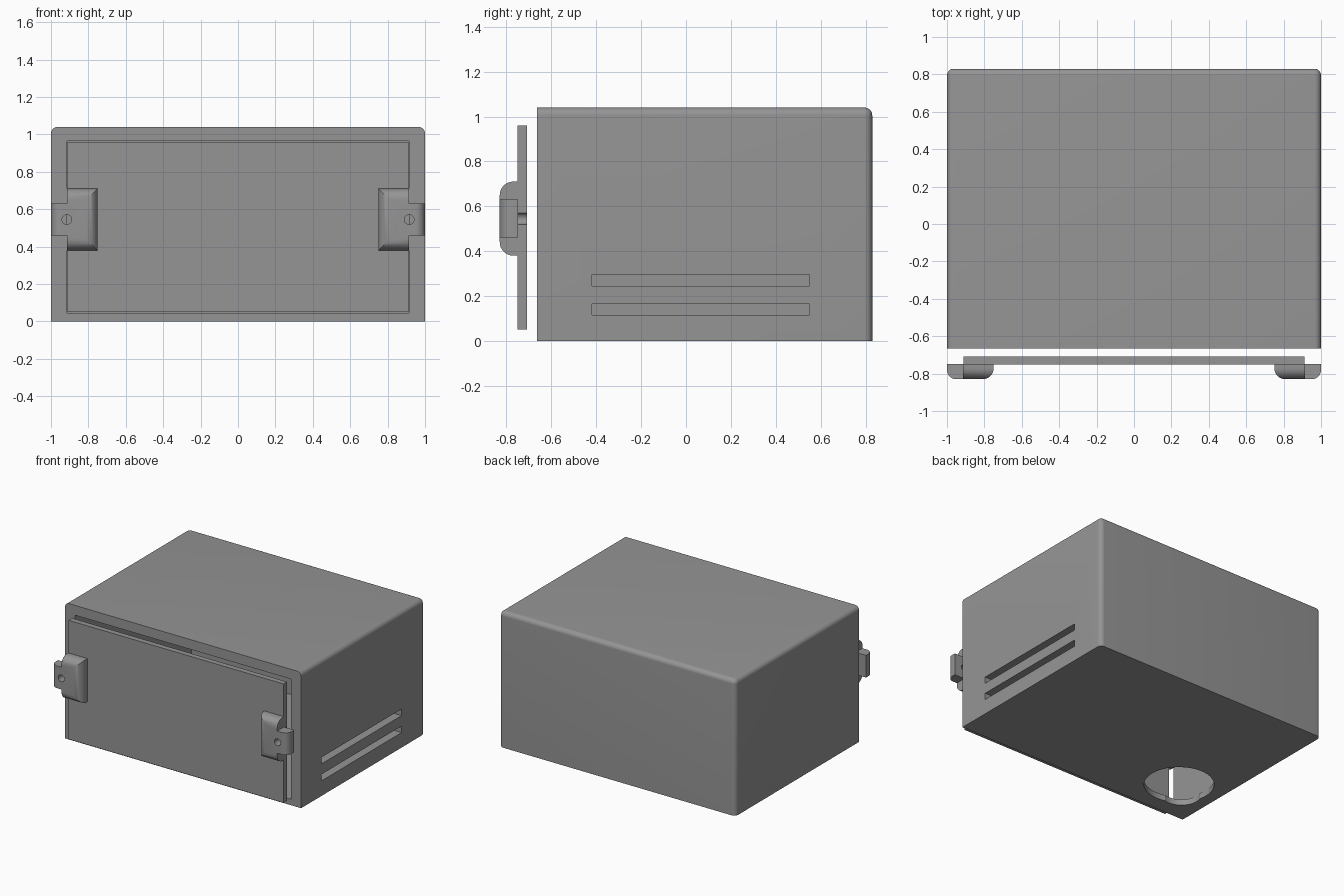
import bpy, bmesh, math

if "Cube" in bpy.data.objects:
    bpy.data.objects.remove(bpy.data.objects["Cube"])

grey = bpy.data.materials.new("plain grey")
grey.diffuse_color = (0.3, 0.3, 0.3, 1)
grey.use_nodes = True
grey.node_tree.nodes["Principled BSDF"].inputs["Base Color"].default_value = grey.diffuse_color


def finish(bm, name):
    bmesh.ops.recalc_face_normals(bm, faces=bm.faces)
    mesh = bpy.data.meshes.new(name)
    bm.to_mesh(mesh)
    bm.free()
    mesh.materials.append(grey)
    ob = bpy.data.objects.new(name, mesh)
    bpy.context.collection.objects.link(ob)
    return ob


def box(name, lo, hi, rounded=None, radius=0.03):
    """Box between two corners; 'rounded' picks edges by their midpoint."""
    bm = bmesh.new()
    bmesh.ops.create_cube(bm, size=1)
    for v in bm.verts:
        for i in range(3):
            v.co[i] = hi[i] if v.co[i] > 0 else lo[i]
    if rounded:
        edges = [e for e in bm.edges if rounded((e.verts[0].co + e.verts[1].co) / 2)]
        bmesh.ops.bevel(bm, geom=edges, offset=radius, segments=8, profile=0.5,
                        affect='EDGES', clamp_overlap=True)
    return finish(bm, name)


def cylinder(name, centre, radius, depth, along_y=False):
    bpy.ops.mesh.primitive_cylinder_add(
        vertices=48, radius=radius, depth=depth, location=centre,
        rotation=(math.pi / 2 if along_y else 0, 0, 0))
    ob = bpy.context.object
    ob.name = name
    ob.data.materials.append(grey)
    return ob


def combine(ob, others, operation='DIFFERENCE'):
    bpy.context.view_layer.objects.active = ob
    for other in others:
        mod = ob.modifiers.new("combine", 'BOOLEAN')
        mod.operation, mod.solver, mod.object = operation, 'EXACT', other
        bpy.ops.object.modifier_apply(modifier=mod.name)
        bpy.data.objects.remove(other)


def smooth(ob):
    bpy.ops.object.select_all(action='DESELECT')
    ob.select_set(True)
    bpy.context.view_layer.objects.active = ob
    bpy.ops.object.shade_smooth_by_angle(angle=math.radians(30))


# Housing: rounded along the top and the back, sharp at the front and bottom
FRONT, BACK, TOP = -0.665, 0.83, 1.04
housing = box(
    "housing", (-1, FRONT, 0), (1, BACK, TOP), radius=0.035,
    rounded=lambda m: m.y > FRONT + 0.01 and m.z > 0.01
    and (m.z > TOP - 0.01 or m.y > BACK - 0.01))

# Hollow inside, vents in the right wall, cable hole in the floor
combine(housing, [
    box("cavity", (-0.915, FRONT - 0.1, 0.045), (0.915, BACK - 0.085, 0.965)),
    box("lower_vent", (0.8, -0.42, 0.115), (1.1, 0.55, 0.165)),
    box("upper_vent", (0.8, -0.42, 0.245), (1.1, 0.55, 0.295)),
    cylinder("cable_hole", (-0.668, -0.308, 0), 0.244, 0.2),
    cylinder("cable_notch", (-0.775, -0.41, 0), 0.138, 0.2),
])
smooth(housing)

# Front panel, set just ahead of the housing
panel = box("front_panel", (-0.911, -0.75, 0.05), (0.911, -0.708, 0.96))

# Clips at both ends: a rounded body plus a narrow tab, with a screw hole
for side, label in ((-1, "left"), (1, "right")):
    xs = sorted((side * 0.75, side * 0.913))
    clip = box(
        label + "_clip", (xs[0], -0.83, 0.38), (xs[1], -0.748, 0.71), radius=0.06,
        rounded=lambda m: m.y < -0.82 and abs(m.x) < 0.9)
    xs = sorted((side * 0.9, side))
    tab = box(
        "tab", (xs[0], -0.83, 0.46), (xs[1], -0.748, 0.63), radius=0.05,
        rounded=lambda m: m.y < -0.82 and abs(m.x) > 0.99)
    combine(clip, [tab], 'UNION')
    combine(clip, [cylinder("screw_hole", (side * 0.915, -0.79, 0.545), 0.026, 0.3, True)])
    combine(panel, [cylinder("screw_hole", (side * 0.915, -0.73, 0.545), 0.026, 0.3, True)])
    smooth(clip)
